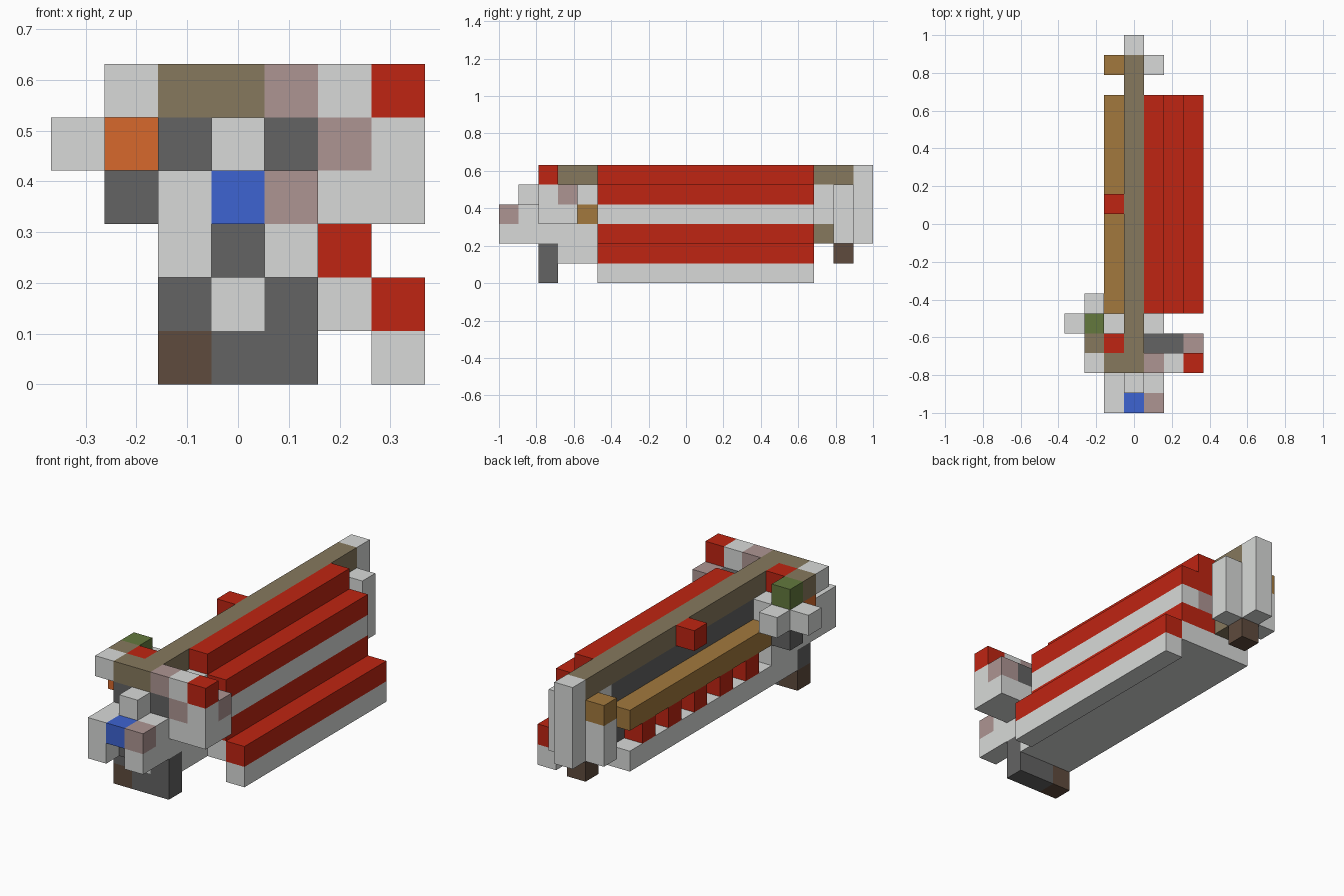
import bpy
import bmesh
from mathutils import Matrix, Vector

if "Cube" in bpy.data.objects:
    bpy.data.objects.remove(bpy.data.objects["Cube"], do_unlink=True)

UNIT = 2 / 19


def material(name, r, g, b):
    mat = bpy.data.materials.new(name)
    mat.use_nodes = True
    mat.diffuse_color = (r, g, b, 1)
    shader = mat.node_tree.nodes["Principled BSDF"]
    shader.inputs["Base Color"].default_value = (r, g, b, 1)
    shader.inputs["Roughness"].default_value = 0.8
    return mat


light = material("light_grey", 0.69, 0.70, 0.69)
dark = material("dark_grey", 0.125, 0.125, 0.125)
red = material("red", 0.52, 0.018, 0.006)
brown = material("grey_brown", 0.24, 0.19, 0.11)
umber = material("dark_brown", 0.114, 0.07, 0.047)
mauve = material("mauve", 0.42, 0.30, 0.29)
wood = material("wood_tan", 0.36, 0.19, 0.047)
orange = material("orange", 0.68, 0.14, 0.025)
blue = material("blue", 0.047, 0.125, 0.64)
green = material("olive_green", 0.125, 0.19, 0.047)


def span(v):
    """First and last cell along one axis."""
    return v if isinstance(v, tuple) else (v, v)


def part(name, *blocks):
    """One object made of blocks: colour, then cell spans in x, y and z."""
    bm = bmesh.new()
    mesh = bpy.data.meshes.new(name)
    colours = []
    for colour, *cells in blocks:
        if colour not in colours:
            colours.append(colour)
            mesh.materials.append(colour)
        spans = [span(c) for c in cells]
        centre = Vector([(a + b) / 2 for a, b in spans])
        centre.z += 0.5
        size = Vector([b - a + 1 for a, b in spans])
        matrix = Matrix.Translation(centre * UNIT) @ Matrix.Diagonal(size * UNIT).to_4x4()
        made = bmesh.ops.create_cube(bm, size=1, matrix=matrix)
        for face in {f for v in made["verts"] for f in v.link_faces}:
            face.material_index = colours.index(colour)
    bm.to_mesh(mesh)
    bm.free()
    obj = bpy.data.objects.new(name, mesh)
    bpy.context.collection.objects.link(obj)
    return obj


# Spine and long beams
length = (-4, 6)
part("top_rail", (brown, 0, (-7, 8), 5))
part("spine", (dark, 0, length, (2, 4)))
part("side_beam", (wood, -1, length, 3))
part("lower_rail", (light, (-1, 2), length, 1))
part("rail_teeth", *[(red, -1, y, 2) for y in range(-3, 6, 2)])
part("side_knob", (red, -1, 1, 5))

# Stepped beams on the left side
part("inner_step",
     (red, 1, length, (4, 5)),
     (light, 1, (-4, 5), 3),
     (mauve, 1, 6, 3),
     (red, 1, length, 2))
part("middle_step",
     (red, 2, length, 4),
     (light, 2, length, 3),
     (red, 2, length, 2))
part("outer_step",
     (red, 3, length, 1),
     (light, 3, length, 0))

# Rear end
part("rear_core",
     (light, 0, 8, (2, 4)),
     (light, 0, 7, (3, 4)),
     (brown, 0, 7, 2))
part("rear_post", (light, 0, 9, (2, 5)))
part("rear_left_plate", (light, 1, 8, (2, 4)))
part("rear_right_plate",
     (light, -1, 8, (2, 3)),
     (wood, -1, 8, 4))
part("rear_foot", (umber, 0, 8, 1))

# Front body
part("body_upper",
     (dark, (-1, 1), (-7, -6), 4),
     (light, (-1, 1), -5, 4))
part("body_lower",
     (light, (-1, 1), (-7, -6), 3),
     (light, -1, -5, 3),
     (wood, (0, 1), -5, 3),
     (light, (-1, 1), (-7, -5), 2),
     (light, (-1, 1), (-6, -5), 1))

# Bar across the top of the front body
part("cross_bar",
     (light, -2, -7, 5),
     (brown, -1, -7, 5),
     (mauve, 1, -7, 5),
     (light, 2, -7, 5),
     (red, 3, -7, 5),
     (brown, -2, -6, 5),
     (red, -1, -6, 5))

# Block hanging under the bar on the left
part("left_pod",
     (light, (2, 3), (-7, -6), 3),
     (mauve, 2, -7, 4),
     (light, 3, -7, 4),
     (dark, 2, -6, 4),
     (mauve, 3, -6, 4))

# Cluster of knobs on the right
part("right_cluster",
     (green, -2, -5, 5),
     (light, (-3, -2), -5, 4),
     (light, -2, -4, 4),
     (orange, -2, -6, 4),
     (dark, -2, -5, 3))

# Nose with an open slot below the middle
part("nose",
     (light, -1, (-9, -8), (2, 3)),
     (light, 1, (-9, -8), 2),
     (light, 1, -8, 3),
     (mauve, 1, -9, 3),
     (blue, 0, -9, 3),
     (light, 0, -8, 3),
     (dark, 0, -8, 2))
part("nose_sight", (light, 0, -8, 4))

# Front foot
part("front_foot",
     (umber, -1, -7, 0),
     (dark, -1, -7, 1),
     (dark, 0, -7, 0),
     (light, 0, -7, 1),
     (dark, 1, -7, (0, 1)))
